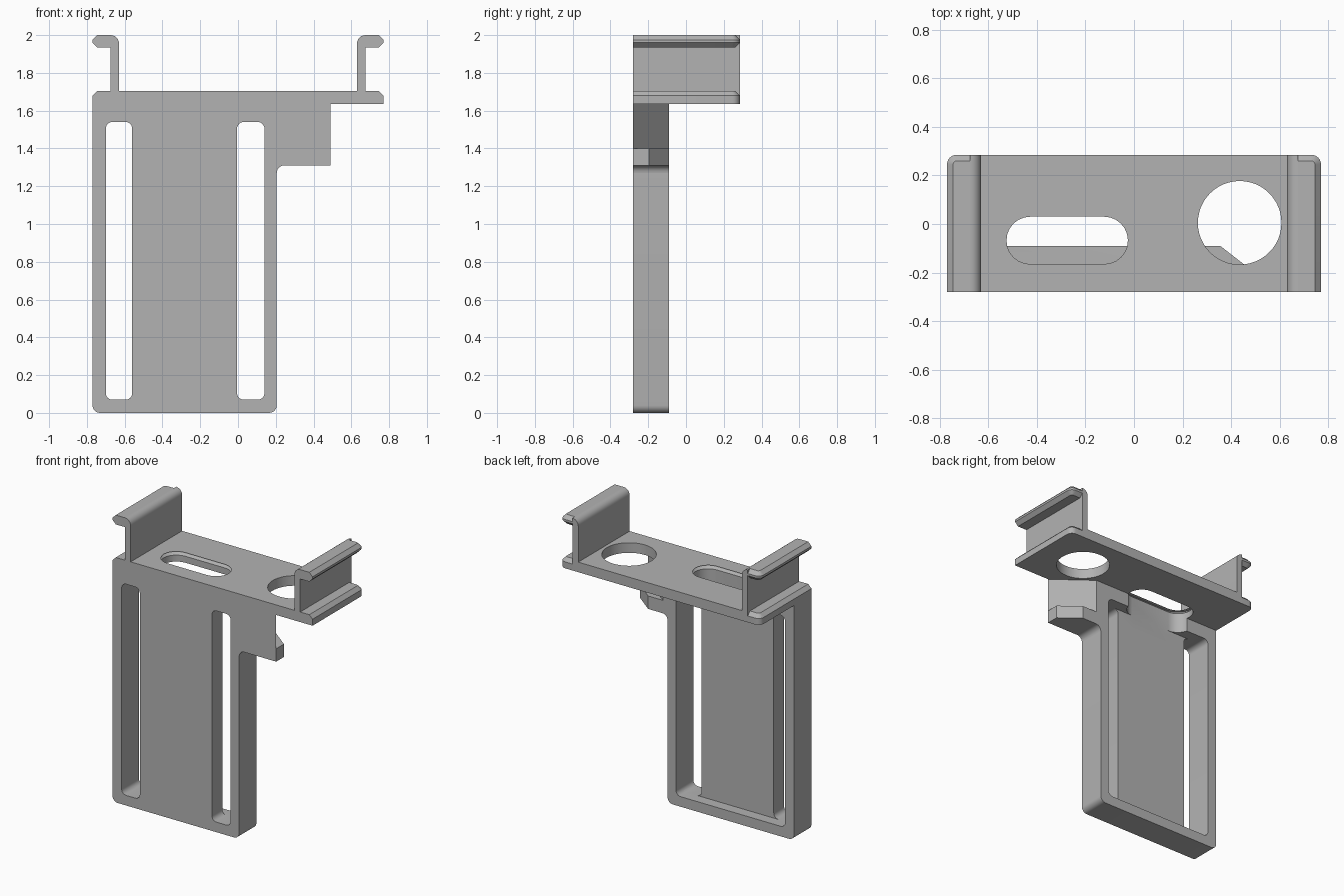
import bpy, bmesh, math
from mathutils import Vector

cube = bpy.data.objects.get("Cube")
if cube:
    bpy.data.objects.remove(cube, do_unlink=True)

grey = bpy.data.materials.new("plain grey")
grey.use_nodes = True
COLOUR = (0.45, 0.45, 0.45, 1)
grey.diffuse_color = COLOUR
grey.node_tree.nodes["Principled BSDF"].inputs["Base Color"].default_value = COLOUR

FRONT, BACK, PANEL = -0.28, -0.09, -0.165
REAR = 0.285
PLATE_LOW, PLATE_TOP, TOP = 1.635, 1.705, 2.0


def make(name, bm):
    bmesh.ops.recalc_face_normals(bm, faces=bm.faces)
    mesh = bpy.data.meshes.new(name)
    bm.to_mesh(mesh)
    bm.free()
    mesh.materials.append(grey)
    ob = bpy.data.objects.new(name, mesh)
    bpy.context.collection.objects.link(ob)
    return ob


def prism(points, lo, hi, axis):
    """Extrude a 2D outline along y (points are x, z) or z (points are x, y)."""
    bm = bmesh.new()
    place = (lambda p, t: (p[0], t, p[1])) if axis == "y" else (lambda p, t: (p[0], p[1], t))
    face = bm.faces.new([bm.verts.new(place(p, lo)) for p in points])
    ext = bmesh.ops.extrude_face_region(bm, geom=[face])
    step = Vector(place((0, 0), hi - lo))
    bmesh.ops.translate(bm, vec=step, verts=[v for v in ext["geom"] if isinstance(v, bmesh.types.BMVert)])
    return bm


def rounded(corners, steps=6):
    """Outline from (x, y, radius) corners; radius 0 stays sharp."""
    out = []
    for i, (x, y, r) in enumerate(corners):
        p = Vector((x, y))
        if r == 0:
            out.append(p)
            continue
        a = (Vector(corners[i - 1][:2]) - p).normalized() * r
        b = (Vector(corners[(i + 1) % len(corners)][:2]) - p).normalized() * r
        for k in range(steps + 1):
            t = math.pi / 2 * k / steps
            out.append(p + a * (1 - math.sin(t)) + b * (1 - math.cos(t)))
    return out


def rect(x0, x1, y0, y1, r=0):
    return rounded([(x0, y0, r), (x1, y0, r), (x1, y1, r), (x0, y1, r)], 12 if r > 0.1 else 6)


def cut(ob, *cutters):
    """Subtract the cutters, bake the result and drop the cutters."""
    for c in cutters:
        mod = ob.modifiers.new("cut", "BOOLEAN")
        mod.operation, mod.solver, mod.object = "DIFFERENCE", "EXACT", c
        c.hide_render = True
    graph = bpy.context.evaluated_depsgraph_get()
    mesh = bpy.data.meshes.new_from_object(ob.evaluated_get(graph))
    ob.modifiers.clear()
    ob.data = mesh
    for c in cutters:
        bpy.data.objects.remove(c, do_unlink=True)


def top_slot():
    return make("slot_cutter", prism(rect(-0.525, -0.025, PANEL, 0.03, 0.0975), 1.45, 1.8, "z"))


# Upright frame: open slots either side of a thin panel recessed at the back
frame = make("upright_frame", prism(rounded([
    (-0.77, 0, 0.04), (0.205, 0, 0.04), (0.205, PLATE_LOW, 0), (-0.77, PLATE_LOW, 0)]), FRONT, BACK, "y"))
cutters = [make("recess_cutter", prism(rect(-0.70, 0.14, 0.07, 1.54, 0.035), PANEL, 0, "y"))]
for x0, x1 in ((-0.70, -0.56), (-0.005, 0.14)):
    cutters.append(make("side_slot_cutter", prism(rect(x0, x1, 0.07, 1.54, 0.035), -0.4, PANEL + 0.01, "y")))
cut(frame, *cutters, top_slot())

# Side bracket: a wedge standing on a wider foot, with a fillet to the frame
side_wedge = make("bracket_wedge", prism(
    [(0.205, FRONT), (0.49, FRONT), (0.24, BACK), (0.205, BACK)], 1.40, PLATE_LOW, "z"))
foot = make("bracket_foot", prism(
    [(0.205, FRONT), (0.49, FRONT), (0.49, -0.195), (0.355, BACK), (0.205, BACK)], 1.31, 1.40, "z"))
fillet = make("bracket_fillet", prism(
    [(0.205, 1.31)] + rounded([(0.245, 1.31, 0), (0.205, 1.31, 0.04), (0.205, 1.27, 0)])[1:-1],
    FRONT, BACK, "y"))

# Top plate with a countersunk slot and a round hole
plate = make("top_plate", prism(rect(-0.675, 0.675, FRONT, REAR), PLATE_LOW, PLATE_TOP, "z"))
hole_points = [(0.435 + 0.172 * math.cos(a), 0.005 + 0.172 * math.sin(a))
               for a in (math.tau * k / 48 for k in range(48))]
hole = make("hole_cutter", prism(hole_points, 1.5, 1.8, "z"))
sink_bm = prism(rect(-0.525, -0.025, PANEL, 0.03, 0.0975), PLATE_TOP - 0.025, PLATE_TOP, "z")
centre = Vector((-0.275, -0.0675, 0))
for v in sink_bm.verts:
    if v.co.z > PLATE_TOP - 0.01:
        side = max(-0.1525, min(0.1525, v.co.x - centre.x))
        core = Vector((centre.x + side, centre.y, v.co.z))
        v.co += (v.co - core) * 0.24
sink = make("countersink_cutter", sink_bm)
cut(plate, top_slot(), hole, sink)


# Plate ends and clip lips: rounded rear corner, chamfered outer and rear edges
def edge_tab(name, s, z0, z1, levels):
    pts = rounded([(0.675, FRONT, 0), (0.77, FRONT, 0), (0.77, REAR, 0.04), (0.675, REAR, 0)])
    bm = prism([(s * x, y) for x, y in pts], z0, z1, "z")
    picked = []
    for e in bm.edges:
        a, b = (v.co for v in e.verts)
        mid = (a + b) / 2
        outer = abs(mid.x) > 0.76 or mid.y > REAR - 0.04
        if abs(a.z - b.z) < 1e-4 and outer and any(abs(mid.z - z) < 1e-4 for z in levels):
            picked.append(e)
    bmesh.ops.bevel(bm, geom=picked, offset=0.025, segments=1, affect="EDGES", clamp_overlap=True)
    return make(name, bm)


# Clips standing at both ends of the plate
parts = [frame, side_wedge, foot, fillet, plate]
for side, s in (("left", 1), ("right", -1)):
    wall = rounded([(0.63, PLATE_TOP, 0), (0.675, PLATE_TOP, 0), (0.675, TOP, 0), (0.63, TOP, 0.045)])
    parts.append(make(side + "_clip_wall", prism([(s * x, z) for x, z in wall], FRONT, REAR, "y")))
    parts.append(edge_tab(side + "_plate_end", s, PLATE_LOW, PLATE_TOP, [PLATE_TOP]))
    parts.append(edge_tab(side + "_clip_lip", s, 1.935, TOP, [1.935, TOP]))

bpy.ops.object.select_all(action="DESELECT")
for ob in parts:
    ob.select_set(True)
bpy.context.view_layer.objects.active = frame
bpy.ops.object.shade_smooth_by_angle(angle=math.radians(30))
